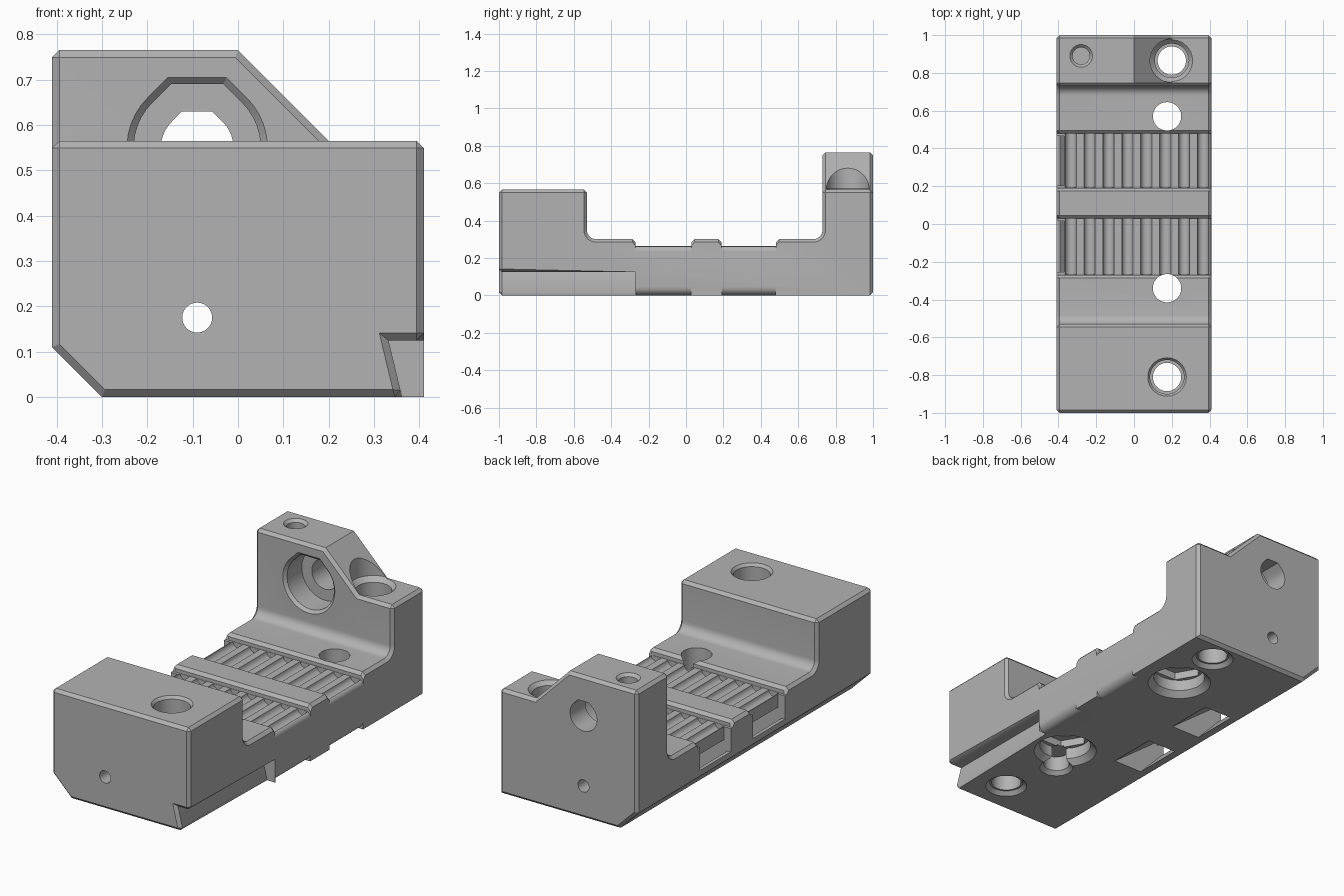
import bpy, bmesh, math
from mathutils import Vector

cube = bpy.data.objects.get("Cube")
if cube:
    bpy.data.objects.remove(cube, do_unlink=True)

HALF = 0.41
TOP, POST_TOP, FLOOR, GROOVE = 0.565, 0.765, 0.30, 0.265
BELTS = [(-0.27, 0.03), (0.19, 0.48)]
AXES = {"x": lambda p, d: (d, p[0], p[1]),
        "y": lambda p, d: (p[0], d, p[1]),
        "z": lambda p, d: (p[0], p[1], d)}


def arc(cx, cy, r, start, end, n=8):
    angles = [math.radians(start + (end - start) * i / n) for i in range(n + 1)]
    return [(cx + r * math.cos(a), cy + r * math.sin(a)) for a in angles]


def loft(name, rings, axis):
    """Closed solid through rings given as (position, 2D points)."""
    bm = bmesh.new()
    loops = [[bm.verts.new(AXES[axis](p, d)) for p in pts] for d, pts in rings]
    for low, high in zip(loops, loops[1:]):
        for i in range(len(low)):
            j = (i + 1) % len(low)
            bm.faces.new((low[i], low[j], high[j], high[i]))
    bm.faces.new(loops[0])
    bm.faces.new(loops[-1])
    bmesh.ops.recalc_face_normals(bm, faces=bm.faces)
    mesh = bpy.data.meshes.new(name)
    bm.to_mesh(mesh)
    bm.free()
    obj = bpy.data.objects.new(name, mesh)
    bpy.context.collection.objects.link(obj)
    return obj


def prism(name, pts, axis, a, b):
    return loft(name, [(a, pts), (b, pts)], axis)


def cut(target, cutter):
    cutter.hide_render = True
    mod = target.modifiers.new("cut", "BOOLEAN")
    mod.operation = "DIFFERENCE"
    mod.solver = "EXACT"
    mod.object = cutter
    bpy.context.view_layer.objects.active = target
    bpy.ops.object.modifier_apply(modifier=mod.name)
    bpy.data.objects.remove(cutter, do_unlink=True)


def bore(target, centre, axis, stations, shape):
    """Stepped hole: stations are (position, radius)."""
    rings = [(d, [(centre[0] + r * x, centre[1] + r * y) for x, y in shape])
             for d, r in stations]
    cut(target, loft("bore_cutter", rings, axis))


CIRCLE = arc(0, 0, 1, 0, 352.5, 47)
HEXAGON = arc(0, 0, 1, 0, 300, 5)
FLAT = math.tan(math.pi / 8)
TEARDROP = arc(0, 0, 1, 135, 405, 32) + [(FLAT, 1), (-FLAT, 1)]

# Main block from its side profile
profile = [(-1, 0), (1, 0), (1, POST_TOP), (0.73, POST_TOP)]
profile += arc(0.68, FLOOR + 0.05, 0.05, 0, -90)
for start, end in reversed(BELTS):
    profile += [(end, FLOOR), (end, GROOVE), (start, GROOVE), (start, FLOOR)]
profile += arc(-0.48, FLOOR + 0.05, 0.05, 270, 180)
profile += [(-0.53, TOP), (-1, TOP)]
body = prism("carriage_block", profile, "x", -HALF, HALF)

# Sloped post shoulder, long lower chamfer and dovetail notch
cut(body, prism("shoulder_cutter", [(0, POST_TOP), (0.2, TOP), (0.6, TOP),
                                    (0.6, 0.9), (-0.135, 0.9)], "y", 0.6, 1.2))
cut(body, prism("chamfer_cutter", [(-0.51, 0.21), (-0.2, -0.1), (-0.6, -0.1)],
                "y", -1.2, 1.2))
cut(body, prism("notch_cutter", [(0.332, 0.125), (0.6, 0.125), (0.6, -0.1),
                                 (0.386, -0.1)], "y", -1.2, -0.27))

# Chamfer the convex outer edges
bm = bmesh.new()
bm.from_mesh(body.data)
bmesh.ops.remove_doubles(bm, verts=bm.verts, dist=1e-4)
bmesh.ops.dissolve_limit(bm, angle_limit=0.01, verts=bm.verts, edges=bm.edges)


def wants_chamfer(e):
    if len(e.link_faces) != 2 or not e.is_convex or e.calc_face_angle() < 0.9:
        return False
    low_side = all(v.co.x > 0.4 and v.co.z < 0.01 for v in e.verts)
    notch_end = all(abs(v.co.y + 0.27) < 0.01 and v.co.z < 0.2 for v in e.verts)
    groove_side = all(abs(v.co.z - GROOVE) < 0.01 for v in e.verts)
    return not (low_side or notch_end or groove_side)


bmesh.ops.bevel(bm, geom=[e for e in bm.edges if wants_chamfer(e)], offset=0.016,
                offset_type="OFFSET", segments=1, profile=0.5, affect="EDGES",
                clamp_overlap=True)
bmesh.ops.recalc_face_normals(bm, faces=bm.faces)
bm.to_mesh(body.data)
bm.free()

# Belt channels: teeth, rounded ends, side recess and slanted slot
for start, end in BELTS:
    for i in range(8):
        tooth = arc(-0.335 + 0.1 * i, GROOVE + 0.002, 0.03, 180, 360, 8)
        cut(body, prism("tooth_cutter", tooth, "y", start + 0.002, end - 0.002))
    upper = arc(HALF - 0.03, GROOVE - 0.03, 0.03, 0, 90)
    cut(body, prism("upper_round", [(0.5, GROOVE - 0.03)] + upper +
                    [(HALF - 0.03, 0.4), (0.5, 0.4)], "y", start, end))
    lower = arc(HALF - 0.045, 0.045, 0.045, 270, 360)
    cut(body, prism("lower_round", [(HALF - 0.045, -0.1)] + lower +
                    [(0.5, 0.045), (0.5, -0.1)], "y", start + 0.002, end - 0.002))
    cut(body, prism("recess_cutter", [(-0.5, 0.14), (-0.37, 0.14), (-0.37, 0.4),
                                      (-0.5, 0.4)], "y", start + 0.015, end - 0.015))
    cut(body, prism("slot_cutter", [(-0.24, -0.02), (-0.06, -0.02), (-0.36, 0.21),
                                    (-0.4, 0.15)], "y", start + 0.015, end - 0.015))

# Vertical screw holes in the two end blocks
bore(body, (0.175, -0.81), "z", [(-0.02, 0.125), (0.02, 0.085), (0.02, 0.075),
                                 (0.25, 0.075), (0.25, 0.09), (0.55, 0.09),
                                 (0.6, 0.13)], CIRCLE)
bore(body, (0.2, 0.865), "z", [(-0.02, 0.125), (0.02, 0.085), (0.02, 0.075),
                               (0.25, 0.075), (0.25, 0.09), (0.545, 0.09),
                               (0.57, 0.115), (0.9, 0.115)], CIRCLE)

# Vertical screw holes in the floor with nut pockets below
for y in (0.57, -0.34):
    bore(body, (0.175, y), "z", [(-0.1, 0.075), (0.5, 0.075)], CIRCLE)
    bore(body, (0.175, y), "z", [(-0.02, 0.18), (0.03, 0.13), (0.09, 0.13)], CIRCLE)
    bore(body, (0.175, y), "z", [(0.05, 0.125), (0.13, 0.125)], HEXAGON)

# Small pocket beside the front nut, joined by a narrow slot
pocket = Vector((0.1, -0.5))
bore(body, pocket, "z", [(-0.02, 0.105), (0.02, 0.065), (0.1, 0.065)], CIRCLE)
nut = Vector((0.175, -0.34))
side = (nut - pocket).normalized().orthogonal() * 0.025
cut(body, prism("link_cutter", [pocket - side, pocket + side, nut + side, nut - side],
                "z", -0.05, 0.08))

# Rod bore with counterbore through the post, and the long thin hole
bore(body, (-0.09, 0.55), "y", [(0.6, 0.155), (0.73, 0.155), (0.745, 0.14),
                                (0.87, 0.14), (0.87, 0.08), (1.1, 0.08)], TEARDROP)
bore(body, (-0.09, 0.175), "y", [(-1.1, 0.033), (1.1, 0.033)], CIRCLE)

# Blind screw hole on top of the post
bore(body, (-0.28, 0.89), "z", [(0.62, 0.045), (0.75, 0.045), (0.78, 0.075)], CIRCLE)

# Plain grey plastic
grey = bpy.data.materials.new("mid_grey")
grey.use_nodes = True
colour = (0.45, 0.45, 0.45, 1)
grey.diffuse_color = colour
grey.node_tree.nodes["Principled BSDF"].inputs["Base Color"].default_value = colour
body.data.materials.clear()
body.data.materials.append(grey)
for poly in body.data.polygons:
    poly.material_index = 0

bpy.ops.object.select_all(action="DESELECT")
body.select_set(True)
bpy.context.view_layer.objects.active = body
bpy.ops.object.shade_smooth_by_angle(angle=math.radians(30))
